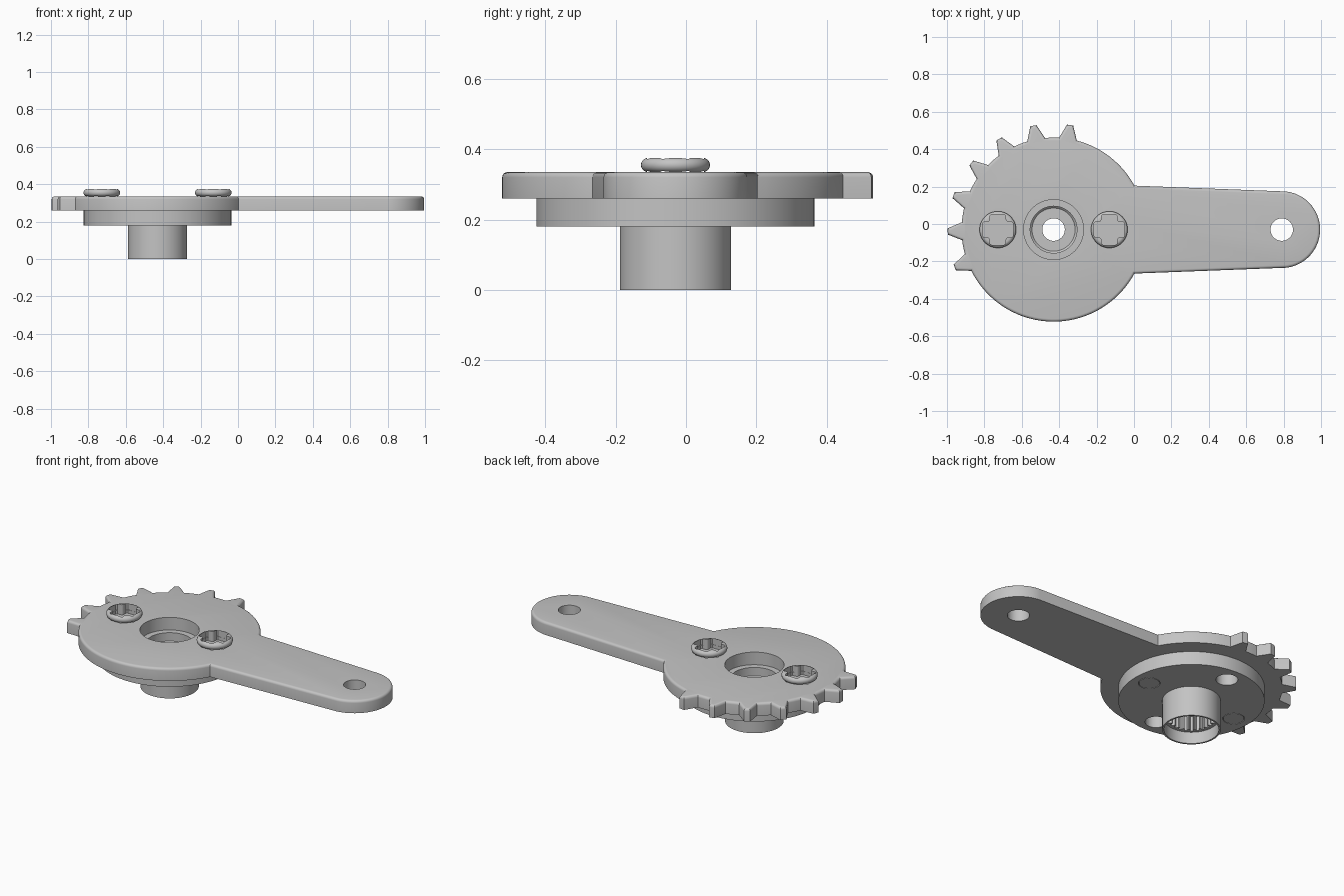
import bpy, bmesh
from math import sin, cos, pi, radians, degrees, asin
from mathutils import Vector, Matrix

if "Cube" in bpy.data.objects:
    bpy.data.objects.remove(bpy.data.objects["Cube"], do_unlink=True)

grey = bpy.data.materials.new("plain grey")
grey.use_nodes = True
grey.diffuse_color = (0.55, 0.55, 0.55, 1)
grey.node_tree.nodes["Principled BSDF"].inputs["Base Color"].default_value = grey.diffuse_color

CX, CY = -0.43, -0.03          # hub axis
BOTTOM, TOP = 0.26, 0.335      # plate heights
PITCH = 0.298                  # hub axis to screw axis
DISC_R = 0.492


def make(name, bm):
    bmesh.ops.recalc_face_normals(bm, faces=bm.faces)
    mesh = bpy.data.meshes.new(name)
    bm.to_mesh(mesh)
    bm.free()
    mesh.materials.append(grey)
    ob = bpy.data.objects.new(name, mesh)
    bpy.context.collection.objects.link(ob)
    return ob


def arc(cx, cy, r, a0, a1, n):
    angles = [radians(a0 + (a1 - a0) * i / n) for i in range(n + 1)]
    return [(cx + r * cos(a), cy + r * sin(a)) for a in angles]


def circle(cx, cy, r, n=48):
    return arc(cx, cy, r, 0, 360, n)[:-1]


def prism(name, outline, z0, z1, fillet=0):
    """Extrude an outline, optionally rounding its top rim."""
    bm = bmesh.new()
    base = bm.faces.new([bm.verts.new((x, y, z0)) for x, y in outline])
    ext = bmesh.ops.extrude_face_region(bm, geom=[base], use_keep_orig=True)["geom"]
    bmesh.ops.translate(bm, vec=(0, 0, z1 - z0),
                        verts=[g for g in ext if isinstance(g, bmesh.types.BMVert)])
    bmesh.ops.recalc_face_normals(bm, faces=bm.faces)
    if fillet:
        rim = [e for e in bm.edges if all(v.co.z > z1 - 1e-4 for v in e.verts)]
        bmesh.ops.bevel(bm, geom=rim, offset=fillet, segments=4, profile=0.5,
                        affect='EDGES', clamp_overlap=False)
    return make(name, bm)


def lathe(name, profile, x, y, steps=72):
    """Revolve a closed (radius, height) profile about a vertical axis."""
    bm = bmesh.new()
    vs = [bm.verts.new((r, 0, z)) for r, z in profile]
    es = [bm.edges.new((vs[i - 1], vs[i])) for i in range(len(vs))]
    bmesh.ops.spin(bm, geom=vs + es, cent=(0, 0, 0), axis=(0, 0, 1),
                   angle=2 * pi, steps=steps)
    bmesh.ops.remove_doubles(bm, verts=bm.verts, dist=1e-5)
    bmesh.ops.translate(bm, vec=(x, y, 0), verts=bm.verts)
    return make(name, bm)


def cut(ob, outline, z0, z1):
    """Remove a prism from an object."""
    cutter = prism("cutter", outline, z0, z1)
    cutter.hide_render = True
    mod = ob.modifiers.new("cut", 'BOOLEAN')
    mod.operation, mod.solver, mod.object = 'DIFFERENCE', 'EXACT', cutter
    bpy.context.view_layer.objects.active = ob
    bpy.ops.object.modifier_apply(modifier=mod.name)
    bpy.data.objects.remove(cutter, do_unlink=True)


def cross(cx, cy, reach=0.081, half=0.042, r=0.014):
    """Cross outline with rounded inner corners."""
    pts = []
    for k in range(4):
        quarter = [(reach, -half + 0.008), (reach, half - 0.008), (reach - 0.006, half)]
        quarter += arc(half + r, half + r, r, 270, 180, 5)
        quarter.append((half, reach - 0.006))
        turn = Matrix.Rotation(k * pi / 2, 2)
        pts += [turn @ Vector(p) for p in quarter]
    return [(cx + p.x, cy + p.y) for p in pts]


# Lever plate: disc with a toothed sector and a tapering arm
join = degrees(asin(0.235 / DISC_R))
outline, start = [], join
for tooth in range(81, 202, 20):
    gap = tooth - 5.6 - start
    outline += arc(CX, CY, DISC_R, start, tooth - 5.6, max(3, round(gap / 3)))
    outline += arc(CX, CY, 0.566, tooth - 1.7, tooth + 1.7, 3)
    start = tooth + 5.6
outline += arc(CX, CY, DISC_R, start, 360 - join, 44)
outline += arc(0.79, CY, 0.205, -84, 84, 40)
plate = prism("lever_plate", outline, BOTTOM, TOP, 0.015)
cut(plate, circle(CX, CY, 0.16, 64), 0.2, 0.4)
cut(plate, circle(0.79, CY, 0.06), 0.2, 0.4)

# Round horn: flange and hub with a stepped bore
horn = lathe("hub_flange", [
    (0.06, 0.07), (0.06, 0.2), (0.115, 0.2), (0.125, 0.21), (0.125, BOTTOM),
    (0.395, BOTTOM), (0.395, 0.18), (0.158, 0.18), (0.158, 0),
    (0.148, 0), (0.148, 0.07)], CX, CY, 96)

# Splined socket inside the hub
spline = []
for i in range(25):
    a = i * 360 / 25
    spline += arc(CX, CY, 0.132, a - 4, a + 2, 1) + arc(CX, CY, 0.114, a + 5, a + 8, 1)
cut(horn, spline, 0.05, 0.16)

# Four mounting holes through the flange
for dx, dy in ((1, 0), (0, 1), (-1, 0), (0, -1)):
    cut(horn, circle(CX + dx * PITCH, CY + dy * PITCH, 0.059), 0.1, 0.3)

# Two cross-head screws
parts = [plate, horn]
for side, name in ((1, "left_screw"), (-1, "right_screw")):
    x = CX + side * PITCH
    rim = arc(0.078, TOP + 0.02, 0.02, -90, 90, 10)
    screw = lathe(name, [(0, 0.18), (0.056, 0.18), (0.056, TOP)] + rim + [(0, TOP + 0.04)],
                  x, CY, 48)
    for ob in (screw, plate):
        cut(ob, cross(x, CY), 0.315, 0.42)
    parts.append(screw)

# Smooth curved walls, crisp edges
bpy.ops.object.select_all(action='DESELECT')
for ob in parts:
    ob.select_set(True)
bpy.context.view_layer.objects.active = plate
bpy.ops.object.shade_smooth_by_angle(angle=radians(30))
